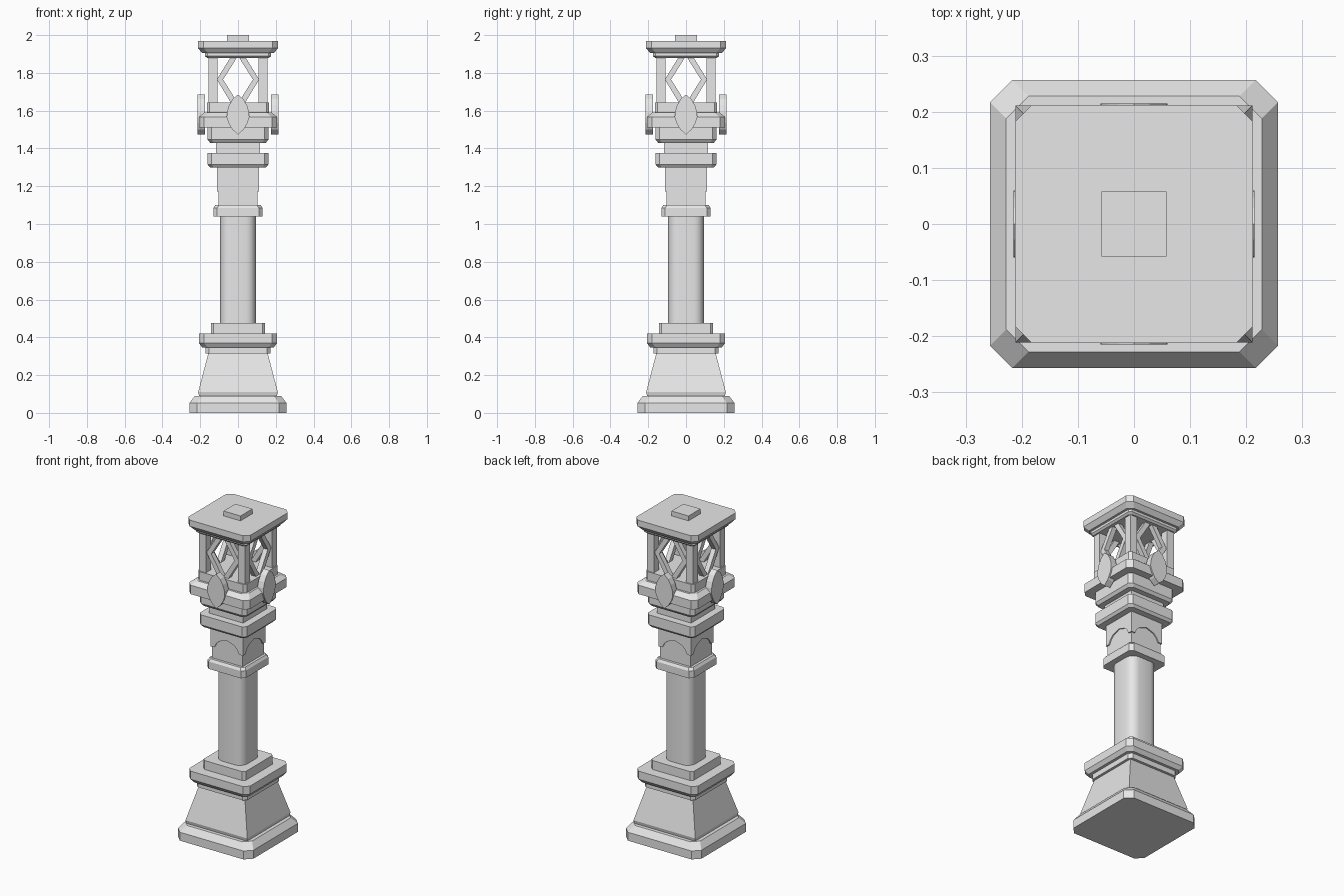
import bpy
import bmesh
from math import pi
from mathutils import Matrix

cube = bpy.data.objects.get("Cube")
if cube:
    bpy.data.objects.remove(cube, do_unlink=True)

stone = bpy.data.materials.new("grey_stone")
stone.diffuse_color = (0.8, 0.8, 0.8, 1)
stone.use_nodes = True
stone.node_tree.nodes["Principled BSDF"].inputs["Base Color"].default_value = (0.8, 0.8, 0.8, 1)


def finish(name, bm):
    bmesh.ops.recalc_face_normals(bm, faces=bm.faces)
    mesh = bpy.data.meshes.new(name)
    bm.to_mesh(mesh)
    bm.free()
    mesh.materials.append(stone)
    obj = bpy.data.objects.new(name, mesh)
    bpy.context.collection.objects.link(obj)
    return obj


def tier(name, levels, cut=0.0):
    """Square block lofted through (height, half width), corners cut off."""
    bm = bmesh.new()
    rings = []
    for z, a in levels:
        b = a - cut
        if cut:
            pts = [(-b, -a), (b, -a), (a, -b), (a, b), (b, a), (-b, a), (-a, b), (-a, -b)]
        else:
            pts = [(-a, -a), (a, -a), (a, a), (-a, a)]
        rings.append([bm.verts.new((x, y, z)) for x, y in pts])
    n = len(rings[0])
    bm.faces.new(rings[0])
    bm.faces.new(rings[-1])
    for low, high in zip(rings, rings[1:]):
        for i in range(n):
            j = (i + 1) % n
            bm.faces.new((low[i], low[j], high[j], high[i]))
    return finish(name, bm)


def four_plates(name, outline, near, far):
    """Extrude an x-z outline between two distances and repeat it on all sides."""
    for i, side in enumerate(("front", "left", "back", "right")):
        bm = bmesh.new()
        face = bm.faces.new([bm.verts.new((x, -far, z)) for x, z in outline])
        out = bmesh.ops.extrude_face_region(bm, geom=[face])
        moved = [v for v in out["geom"] if isinstance(v, bmesh.types.BMVert)]
        bmesh.ops.translate(bm, verts=moved, vec=(0, far - near, 0))
        bm.transform(Matrix.Rotation(i * pi / 2, 4, "Z"))
        finish(f"{side}_{name}", bm)


def mirrored(half):
    """Close a right-hand outline, listed from top to bottom, about x = 0."""
    return half + [(-x, z) for x, z in reversed(half) if x > 0]


# Pedestal
tier("plinth", [(0, 0.257), (0.052, 0.257), (0.09, 0.228)], 0.04)
tier("tapered_base", [(0.085, 0.205), (0.11, 0.211), (0.32, 0.156)])
tier("base_collar", [(0.315, 0.173), (0.355, 0.173)], 0.02)
tier("base_slab", [(0.347, 0.19), (0.37, 0.207), (0.42, 0.207)], 0.028)
tier("column_foot", [(0.42, 0.144), (0.475, 0.144)], 0.015)

# Column with softly rounded corners
column = tier("column", [(0.47, 0.094), (1.05, 0.094)])
bm = bmesh.new()
bm.from_mesh(column.data)
uprights = [e for e in bm.edges if abs(e.verts[0].co.z - e.verts[1].co.z) > 0.1]
bmesh.ops.bevel(bm, geom=uprights, offset=0.052, segments=4, profile=0.5, affect="EDGES")
bm.to_mesh(column.data)
bm.free()
bpy.ops.object.select_all(action="DESELECT")
column.select_set(True)
bpy.context.view_layer.objects.active = column
bpy.ops.object.shade_smooth_by_angle()

# Neck with arched facing plates
tier("column_collar", [(1.04, 0.13), (1.085, 0.13), (1.10, 0.12)], 0.02)
tier("neck_block", [(1.095, 0.104), (1.31, 0.104)])
four_plates("arch_plate", [
    (-0.111, 1.31), (-0.111, 1.172), (-0.085, 1.172), (-0.07, 1.2), (-0.05, 1.218), (0, 1.235),
    (0.05, 1.218), (0.07, 1.2), (0.085, 1.172), (0.111, 1.172), (0.111, 1.31)], 0.1, 0.111)

# Capital
tier("capital_slab", [(1.3, 0.149), (1.315, 0.161), (1.377, 0.161)], 0.02)
tier("capital_neck", [(1.37, 0.116), (1.44, 0.116)])
tier("lantern_corbel", [(1.43, 0.148), (1.447, 0.161), (1.52, 0.161)], 0.02)
tier("lantern_slab", [(1.512, 0.207), (1.567, 0.207), (1.59, 0.178)], 0.028)
tier("lantern_floor", [(1.585, 0.165), (1.643, 0.165)], 0.015)

# Leaf-shaped shields
leaf = [(0, 1.685), (0.028, 1.662), (0.047, 1.63), (0.058, 1.595),
        (0.06, 1.565), (0.05, 1.535), (0.03, 1.5), (0, 1.474)]
four_plates("shield", mirrored(leaf), 0.174, 0.215)

# Corner posts
for sx, front in ((-1, "right"), (1, "left")):
    for sy, depth in ((-1, "front"), (1, "back")):
        post = tier(f"{depth}_{front}_post", [(1.635, 0.024), (1.89, 0.024)])
        post.data.transform(Matrix.Translation((sx * 0.133, sy * 0.133, 0)))

# Diamond lattice bars in each opening
for s, name in ((-1, "lattice_right"), (1, "lattice_left")):
    bar = [(0, 1.89), (0.035, 1.89), (0.112, 1.765), (0.035, 1.638), (0, 1.638), (0.079, 1.765)]
    four_plates(name, [(s * x, z) for x, z in bar], 0.118, 0.148)

# Roof
tier("roof_band", [(1.88, 0.165), (1.89, 0.176), (1.91, 0.176)], 0.015)
tier("roof_slab", [(1.905, 0.19), (1.932, 0.212), (1.97, 0.212)], 0.03)
tier("roof_knob", [(1.965, 0.058), (2.0, 0.058)])
